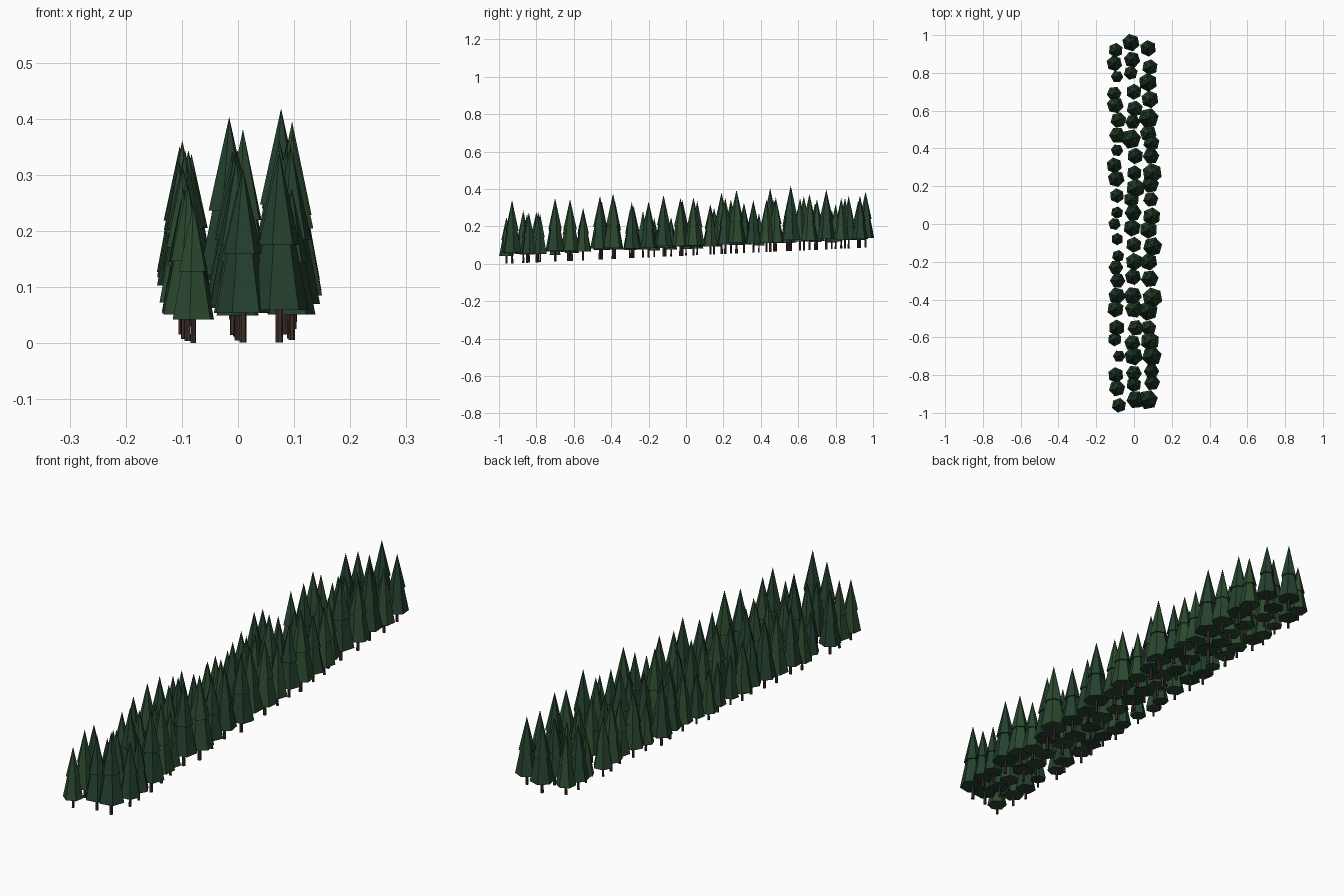
import bpy, bmesh, math, random
from mathutils import Matrix

if "Cube" in bpy.data.objects:
    bpy.data.objects.remove(bpy.data.objects["Cube"])

random.seed(7)


def material(name, color):
    m = bpy.data.materials.new(name)
    m.diffuse_color = (*color, 1)
    m.use_nodes = True
    m.node_tree.nodes["Principled BSDF"].inputs["Base Color"].default_value = m.diffuse_color
    return m


bark = material("bark", (0.05, 0.03, 0.025))
greens = [material("pine_green", (0.025, 0.066, 0.028)),
          material("blue_green", (0.018, 0.052, 0.028))]


def cone(bm, x, y, z0, z1, r0, r1, turn, sides=6, mat=0):
    m = Matrix.Translation((x, y, (z0 + z1) / 2)) @ Matrix.Rotation(turn, 4, 'Z')
    out = bmesh.ops.create_cone(bm, cap_ends=True, segments=sides, radius1=r0,
                                radius2=r1, depth=z1 - z0, matrix=m)
    for f in {f for v in out["verts"] for f in v.link_faces}:
        f.material_index = mat


def finish(bm, name, mats):
    mesh = bpy.data.meshes.new(name)
    bm.to_mesh(mesh)
    bm.free()
    for m in mats:
        mesh.materials.append(m)
    bpy.context.collection.objects.link(bpy.data.objects.new(name, mesh))


def tree_row(name, x0, trees):
    trunks, foliage = bmesh.new(), bmesh.new()
    for y, h in trees:
        x = x0 + random.uniform(-0.014, 0.014)
        z = 0.045 * (y + 0.96)          # ground rises towards the back
        r = 0.157 * h
        turn = random.uniform(0, math.tau)
        mat = random.randint(0, 1)
        # trunk, lower skirt, pointed top
        cone(trunks, x, y, z, z + 0.25 * h, 0.021 * h, 0.017 * h, turn)
        cone(foliage, x, y, z + 0.17 * h, z + 0.53 * h, r, 0.55 * r, turn, mat=mat)
        cone(foliage, x, y, z + 0.51 * h, z + h, 0.7 * r, 0, turn, mat=mat)
    finish(trunks, name + "_trunks", [bark])
    finish(foliage, name + "_foliage", greens)


# each tree: position along the row, height
tree_row("left_row", -0.092, [
    (.92, .25), (.85, .27), (.78, .21), (.69, .25), (.63, .29), (.55, .27),
    (.47, .28), (.39, .21), (.31, .27), (.24, .29), (.15, .25), (.06, .21),
    (0, .21), (-.08, .21), (-.17, .21), (-.23, .25), (-.30, .26), (-.38, .29),
    (-.45, .29), (-.55, .28), (-.61, .24), (-.70, .21), (-.80, .27),
    (-.87, .28), (-.96, .25)])
tree_row("middle_row", -0.004, [
    (.96, .30), (.87, .28), (.80, .24), (.70, .27), (.61, .28), (.54, .26),
    (.45, .34), (.36, .28), (.27, .26), (.19, .33), (.13, .27), (.06, .29),
    (-.02, .30), (-.11, .27), (-.20, .30), (-.28, .28), (-.38, .31),
    (-.45, .31), (-.55, .28), (-.63, .28), (-.70, .32), (-.79, .27),
    (-.85, .26), (-.93, .31)])
tree_row("right_row", 0.085, [
    (.93, .28), (.83, .27), (.75, .32), (.66, .30), (.56, .35), (.48, .29),
    (.43, .28), (.36, .28), (.27, .34), (.21, .30), (.13, .26), (.04, .31),
    (-.03, .31), (-.12, .33), (-.20, .30), (-.29, .30), (-.39, .35),
    (-.46, .34), (-.55, .27), (-.62, .33), (-.70, .34), (-.78, .26),
    (-.84, .27), (-.93, .34)])
